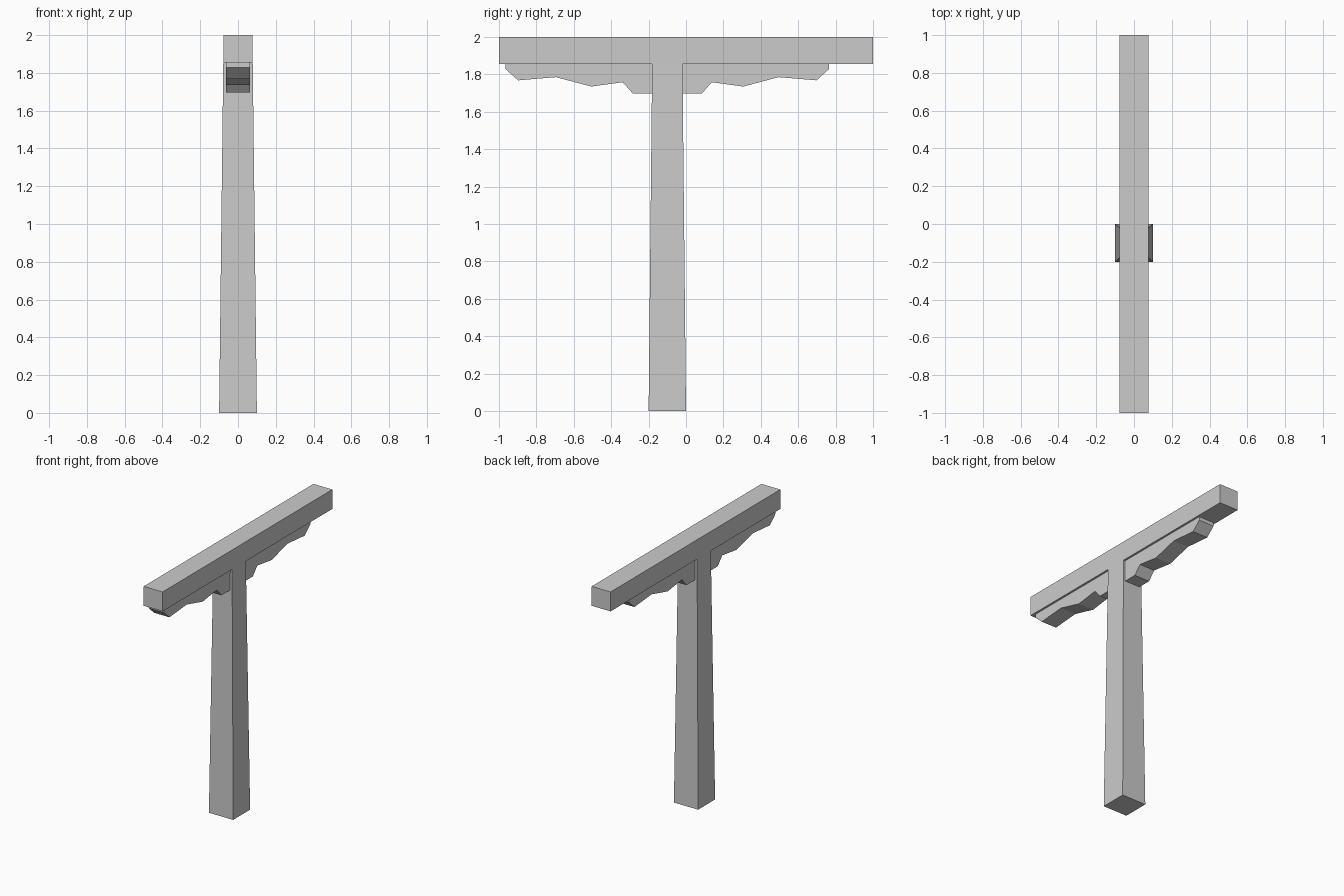
import bpy, bmesh

if "Cube" in bpy.data.objects:
    bpy.data.objects.remove(bpy.data.objects["Cube"])

POST_Y = -0.1          # post axis, also the mirror plane of the brackets
BEAM_Z, TOP_Z = 1.855, 2.0
HALF_X = 0.078


def make_object(name, bm):
    bmesh.ops.recalc_face_normals(bm, faces=bm.faces)
    mesh = bpy.data.meshes.new(name)
    bm.to_mesh(mesh)
    bm.free()
    obj = bpy.data.objects.new(name, mesh)
    bpy.context.collection.objects.link(obj)
    return obj


def extrude_face(bm, face, offset):
    """Extrude one face by an offset and return the moved face."""
    geom = bmesh.ops.extrude_face_region(bm, geom=[face])["geom"]
    verts = [g for g in geom if isinstance(g, bmesh.types.BMVert)]
    bmesh.ops.translate(bm, verts=verts, vec=offset)
    return next(g for g in geom if isinstance(g, bmesh.types.BMFace))


# Beam: three sections along y, so the post can grow from the middle one
bm = bmesh.new()
stations = (-1.0, POST_Y - 0.081, POST_Y + 0.081, 1.0)
end = bm.faces.new([bm.verts.new((x, stations[0], z)) for x, z in
                    ((-HALF_X, BEAM_Z), (HALF_X, BEAM_Z),
                     (HALF_X, TOP_Z), (-HALF_X, TOP_Z))])
first = end
geom = bmesh.ops.extrude_face_region(bm, geom=[first], use_keep_orig=True)["geom"]
bmesh.ops.translate(bm, vec=(0, stations[1] - stations[0], 0),
                    verts=[g for g in geom if isinstance(g, bmesh.types.BMVert)])
end = next(g for g in geom if isinstance(g, bmesh.types.BMFace))
for a, b in zip(stations[1:], stations[2:]):
    end = extrude_face(bm, end, (0, b - a, 0))
bmesh.ops.recalc_face_normals(bm, faces=bm.faces)

# Post: the middle underside pulled down to the floor and flared
under = min(bm.faces, key=lambda f: (f.calc_center_median().z,
                                     abs(f.calc_center_median().y - POST_Y)))
foot = extrude_face(bm, under, (0, 0, -BEAM_Z))
for v in foot.verts:
    v.co.x = 0.1 if v.co.x > 0 else -0.1
    v.co.y = POST_Y + (0.1 if v.co.y > POST_Y else -0.1)
make_object("post_and_beam", bm)

# Carved brackets under the beam, one each side of the post
profile = [(0.07, 1.855), (0.864, 1.855), (0.864, 1.828), (0.798, 1.768),
           (0.595, 1.785), (0.406, 1.735), (0.238, 1.758), (0.184, 1.697),
           (0.07, 1.697)]
for name, side in (("back_bracket", 1), ("front_bracket", -1)):
    bm = bmesh.new()
    face = bm.faces.new([bm.verts.new((-0.063, POST_Y + side * d, z))
                         for d, z in profile])
    geom = bmesh.ops.extrude_face_region(bm, geom=[face], use_keep_orig=True)["geom"]
    bmesh.ops.translate(bm, vec=(0.126, 0, 0),
                        verts=[g for g in geom if isinstance(g, bmesh.types.BMVert)])
    make_object(name, bm)
